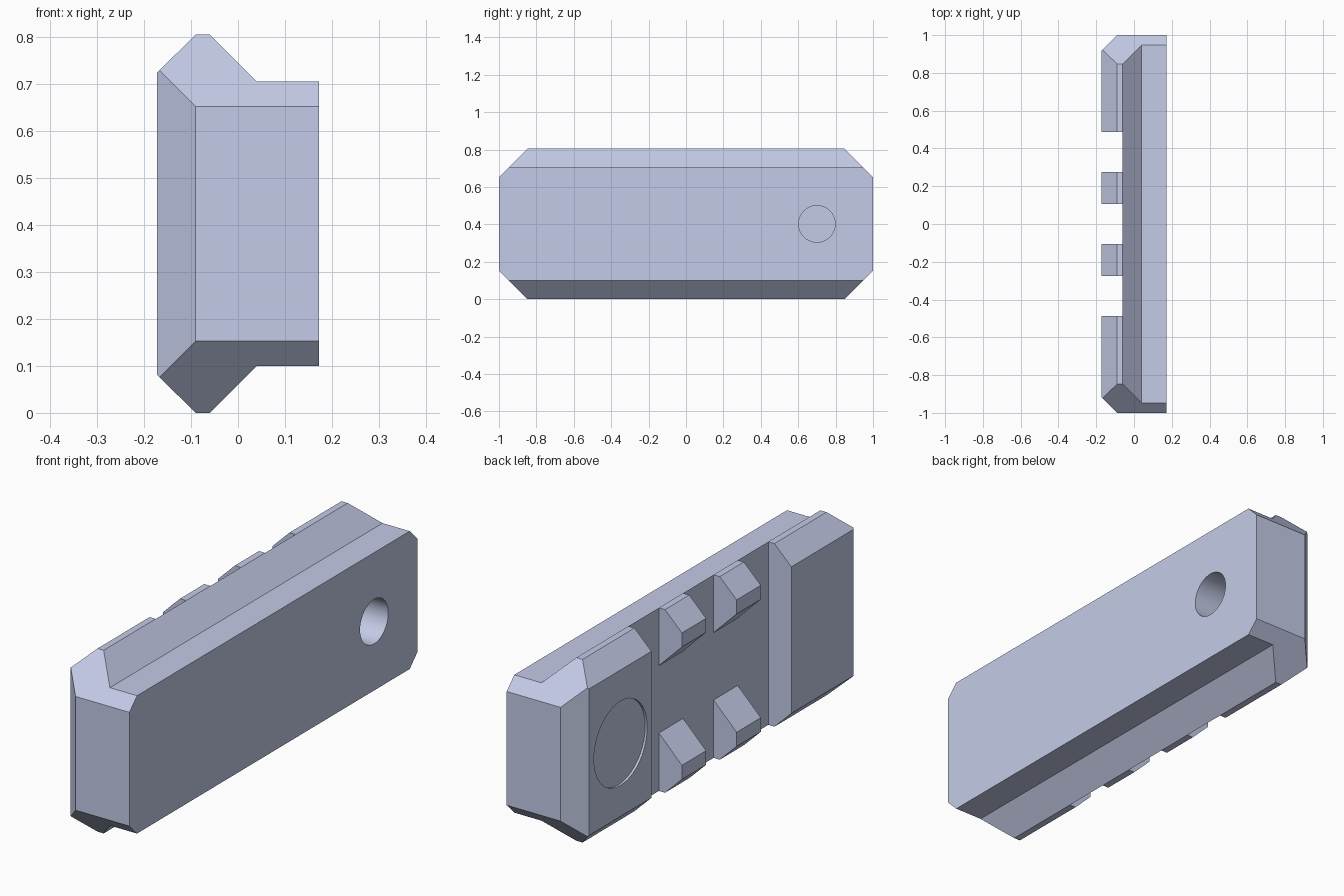
import bpy, bmesh, math
from mathutils import Vector

cube = bpy.data.objects.get("Cube")
if cube:
    bpy.data.objects.remove(cube, do_unlink=True)

MID = 0.4025                      # mid height
OUT, BASE, FLOOR = -0.172, 0.172, -0.06

steel = bpy.data.materials.new("pale_blue_grey")
steel.use_nodes = True
colour = (0.59, 0.638, 0.855, 1)
steel.diffuse_color = colour
steel.node_tree.nodes["Principled BSDF"].inputs["Base Color"].default_value = colour


def make_object(name, bm):
    bmesh.ops.recalc_face_normals(bm, faces=bm.faces)
    mesh = bpy.data.meshes.new(name)
    bm.to_mesh(mesh)
    bm.free()
    ob = bpy.data.objects.new(name, mesh)
    bpy.context.collection.objects.link(ob)
    mesh.materials.append(steel)
    return ob


def prism(profile, y0, y1):
    """Extrude an (x, z) profile along y."""
    bm = bmesh.new()
    face = bm.faces.new([bm.verts.new((x, y0, z)) for x, z in profile])
    new = bmesh.ops.extrude_face_region(bm, geom=[face])["geom"]
    verts = [v for v in new if isinstance(v, bmesh.types.BMVert)]
    bmesh.ops.translate(bm, verts=verts, vec=(0, y1 - y0, 0))
    return bm


def slice_off(bm, point, normal):
    geom = bm.verts[:] + bm.edges[:] + bm.faces[:]
    cut = bmesh.ops.bisect_plane(bm, geom=geom, plane_co=point,
                                 plane_no=Vector(normal), clear_outer=True)
    edges = [e for e in cut["geom_cut"] if isinstance(e, bmesh.types.BMEdge)]
    bmesh.ops.contextual_create(bm, geom=edges)


def bore(x0, x1, y, radius):
    """Cylinder along x."""
    bm = bmesh.new()
    bmesh.ops.create_cone(bm, cap_ends=True, segments=40, radius1=radius,
                          radius2=radius, depth=x1 - x0)
    for v in bm.verts:
        a, b, c = v.co
        v.co = (c + (x0 + x1) / 2, y + a, MID + b)
    return bm


def carve(target, bm):
    cutter = make_object("cutter", bm)
    cutter.hide_render = True
    mod = target.modifiers.new("cut", "BOOLEAN")
    mod.operation, mod.solver, mod.object = "DIFFERENCE", "EXACT", cutter
    bpy.context.view_layer.objects.active = target
    bpy.ops.object.modifier_apply(modifier=mod.name)
    bpy.data.objects.remove(cutter, do_unlink=True)


# Rail body: T-shaped profile with chamfered flanges
half = [(BASE, 0.303), (0.04, 0.303), (FLOOR, MID), (-0.09, MID), (OUT, 0.322)]
profile = [(x, MID + h) for x, h in half] + [(x, MID - h) for x, h in reversed(half)]
body = prism(profile, -1, 1)

# Chamfered ends
for s in (-1, 1):
    slice_off(body, (-0.09, s, MID), (-1, s, 0))
    for t in (-1, 1):
        slice_off(body, (0, s, MID + t * 0.25), (0, s, t))
rail = make_object("rail_body", body)

# Cross slots
for y in (-0.38, 0, 0.38):
    slot = [(FLOOR, -0.1), (FLOOR, 0.9), (-0.3, 0.9), (-0.3, -0.1)]
    carve(rail, prism(slot, y - 0.106, y + 0.106))

# Flared channel that splits the middle teeth
channel = [(FLOOR, MID + 0.148), (-0.2, MID + 0.288),
           (-0.2, MID - 0.288), (FLOOR, MID - 0.148)]
carve(rail, prism(channel, -0.4, 0.4))

# Screw holes from the mounting side, shallow round recesses opposite
for y in (-0.7, 0.7):
    carve(rail, bore(-0.15, 0.3, y, 0.098))
    carve(rail, bore(-0.3, OUT + 0.01, y, 0.185))

bpy.ops.object.select_all(action="DESELECT")
rail.select_set(True)
bpy.context.view_layer.objects.active = rail
bpy.ops.object.shade_smooth_by_angle(angle=math.radians(25))
